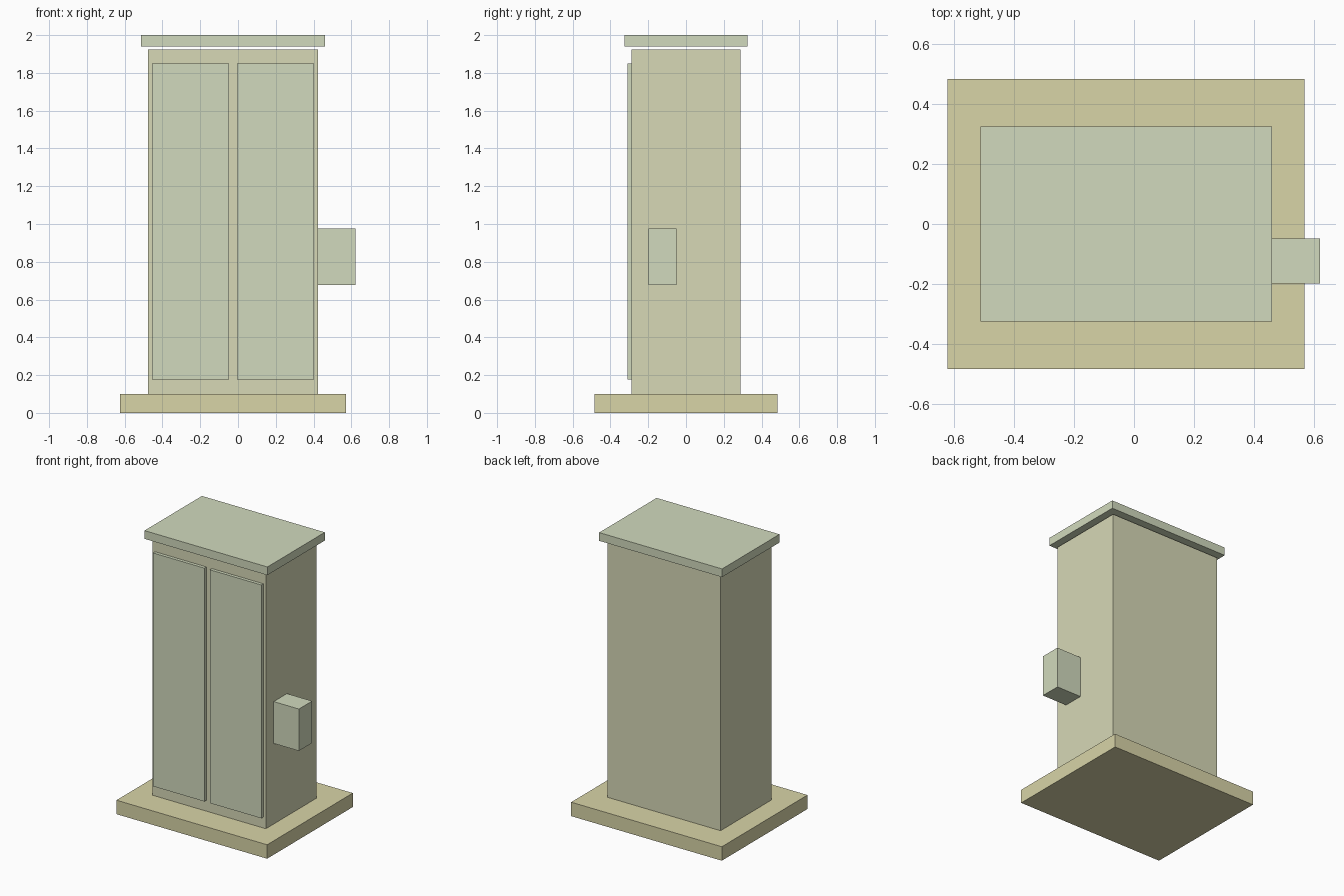
import bpy

if "Cube" in bpy.data.objects:
    bpy.data.objects.remove(bpy.data.objects["Cube"])


def material(name, rgb):
    m = bpy.data.materials.new(name)
    m.diffuse_color = (*rgb, 1)
    m.use_nodes = True
    m.node_tree.nodes["Principled BSDF"].inputs["Base Color"].default_value = m.diffuse_color
    return m


def box(name, x, y, z, mat):
    """Box spanning the given (min, max) ranges."""
    bpy.ops.mesh.primitive_cube_add(size=1, location=[sum(r) / 2 for r in (x, y, z)])
    ob = bpy.context.object
    ob.name = name
    ob.scale = [r[1] - r[0] for r in (x, y, z)]
    bpy.ops.object.transform_apply(location=False, rotation=False, scale=True)
    ob.data.materials.append(mat)
    return ob


plinth_mat = material("plinth_sand", (0.69, 0.66, 0.39))
body_mat = material("body_beige", (0.68, 0.69, 0.47))
panel_mat = material("panel_green", (0.64, 0.70, 0.51))

CX = -0.0265  # cabinet axis; the side box pushes it off centre

# Plinth and cabinet body
box("plinth", (CX - 0.597, CX + 0.597), (-0.485, 0.485), (0, 0.1), plinth_mat)
box("cabinet_body", (CX - 0.449, CX + 0.449), (-0.288, 0.288), (0.1, 1.925), body_mat)

# Roof slab, floating just above the body
box("roof", (CX - 0.487, CX + 0.487), (-0.325, 0.325), (1.941, 2.0), panel_mat)

# Pair of front doors
for side, name in ((-1, "left_door"), (1, "right_door")):
    xs = sorted((CX + side * 0.0215, CX + side * 0.429))
    box(name, xs, (-0.311, -0.288), (0.178, 1.85), panel_mat)

# Meter box on the right side
box("side_box", (CX + 0.449, 0.622), (-0.199, -0.049), (0.677, 0.977), panel_mat)
